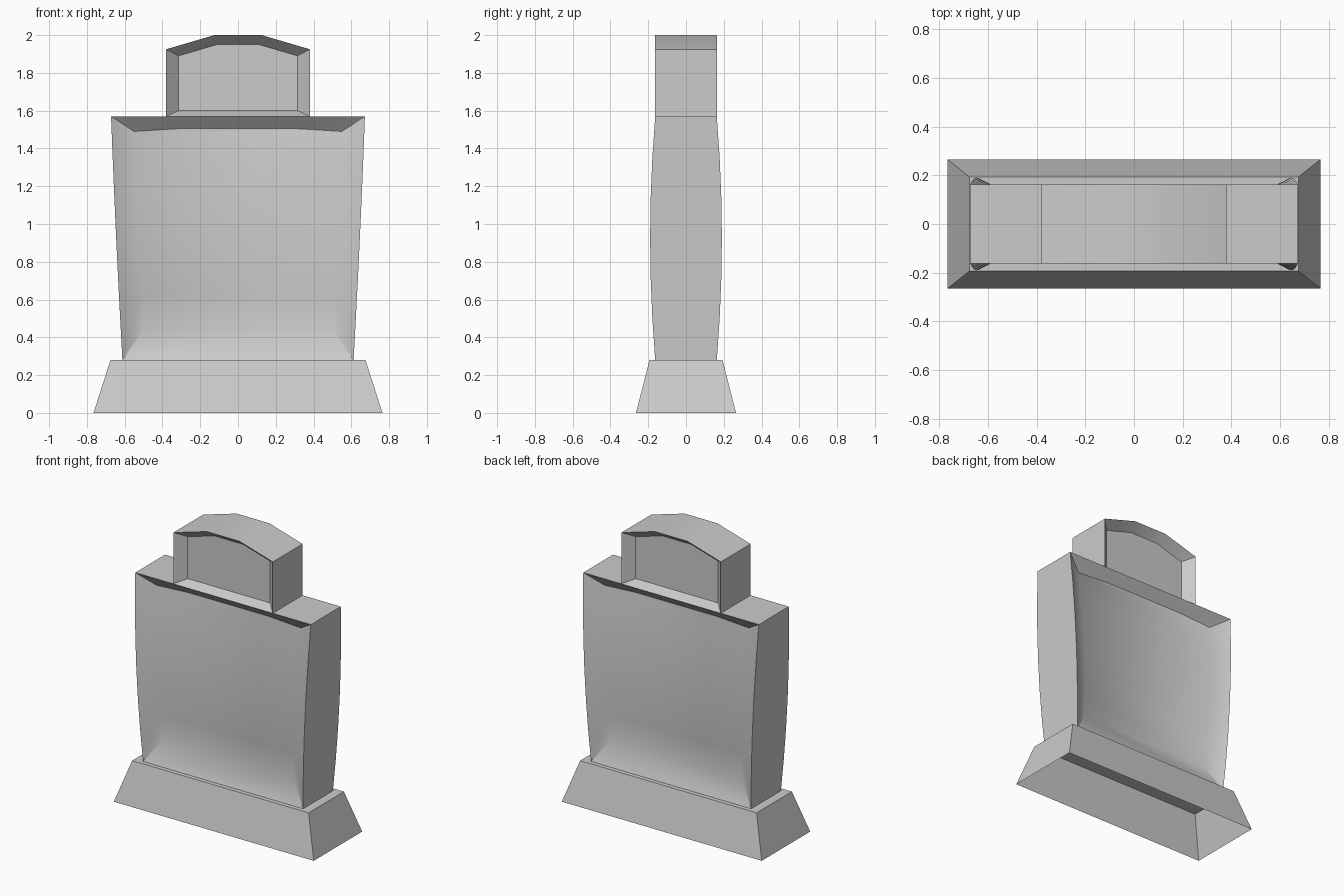
import bpy, bmesh

if "Cube" in bpy.data.objects:
    bpy.data.objects.remove(bpy.data.objects["Cube"])


def finish(bm, name):
    bmesh.ops.recalc_face_normals(bm, faces=bm.faces)
    mesh = bpy.data.meshes.new(name)
    bm.to_mesh(mesh)
    bm.free()
    obj = bpy.data.objects.new(name, mesh)
    bpy.context.collection.objects.link(obj)
    bpy.ops.object.select_all(action='DESELECT')
    obj.select_set(True)
    bpy.context.view_layer.objects.active = obj
    bpy.ops.object.shade_smooth_by_angle(angle=0.56)


def recessed_slab(name, rows, recess=0.063):
    """rows, bottom to top: half depth, outer (x, z), inner (x, z); mirrored in x and y."""
    bm = bmesh.new()
    outer, inner = {}, {}
    for i, (d, (ox, oz), (ix, iz)) in enumerate(rows):
        for sx in (-1, 1):
            for sy in (-1, 1):
                outer[i, sx, sy] = bm.verts.new((sx * ox, sy * d, oz))
                inner[i, sx, sy] = bm.verts.new((sx * ix, sy * (d - recess), iz))
    last = len(rows) - 1
    for i in range(last):
        for s in (-1, 1):
            # flank, sloping rims and sunken panel
            bm.faces.new((outer[i, s, -1], outer[i, s, 1], outer[i + 1, s, 1], outer[i + 1, s, -1]))
            for sy in (-1, 1):
                bm.faces.new((outer[i, s, sy], outer[i + 1, s, sy],
                              inner[i + 1, s, sy], inner[i, s, sy]))
            bm.faces.new((inner[i, -1, s], inner[i, 1, s], inner[i + 1, 1, s], inner[i + 1, -1, s]))
    for i in (0, last):
        # end cap and its sloping rims
        bm.faces.new((outer[i, -1, -1], outer[i, 1, -1], outer[i, 1, 1], outer[i, -1, 1]))
        for sy in (-1, 1):
            bm.faces.new((outer[i, -1, sy], outer[i, 1, sy], inner[i, 1, sy], inner[i, -1, sy]))
    finish(bm, name)


# Tapered base, open underneath
bm = bmesh.new()
bmesh.ops.create_cube(bm, size=2)
for v in bm.verts:
    top = v.co.z > 0
    v.co.x *= 0.675 if top else 0.765
    v.co.y *= 0.193 if top else 0.265
    v.co.z = 0.28 if top else 0
bm.normal_update()
bottom = [f for f in bm.faces if f.normal.z < -0.9]
bmesh.ops.delete(bm, geom=bottom, context='FACES')
finish(bm, "base")

# Main slab, swelling in depth at mid height
body = []
for k in range(7):
    t = k / 6
    depth = 0.163 + 0.027 * (1 - (2 * t - 1) ** 2)
    body.append((depth, (0.612 + 0.06 * t + 0.012 * t * (1 - t), 0.28 + 1.29 * t),
                 (0.50 + 0.05 * t, 0.44 + 1.05 * t)))
body.append((0.163, (0.38, 1.57), (0.31, 1.505)))
recessed_slab("body", body)

# Arched crown on top
recessed_slab("crown", [
    (0.163, (0.38, 1.57), (0.315, 1.60)),
    (0.163, (0.38, 1.925), (0.315, 1.89)),
    (0.163, (0.125, 2.0), (0.11, 1.95)),
])
